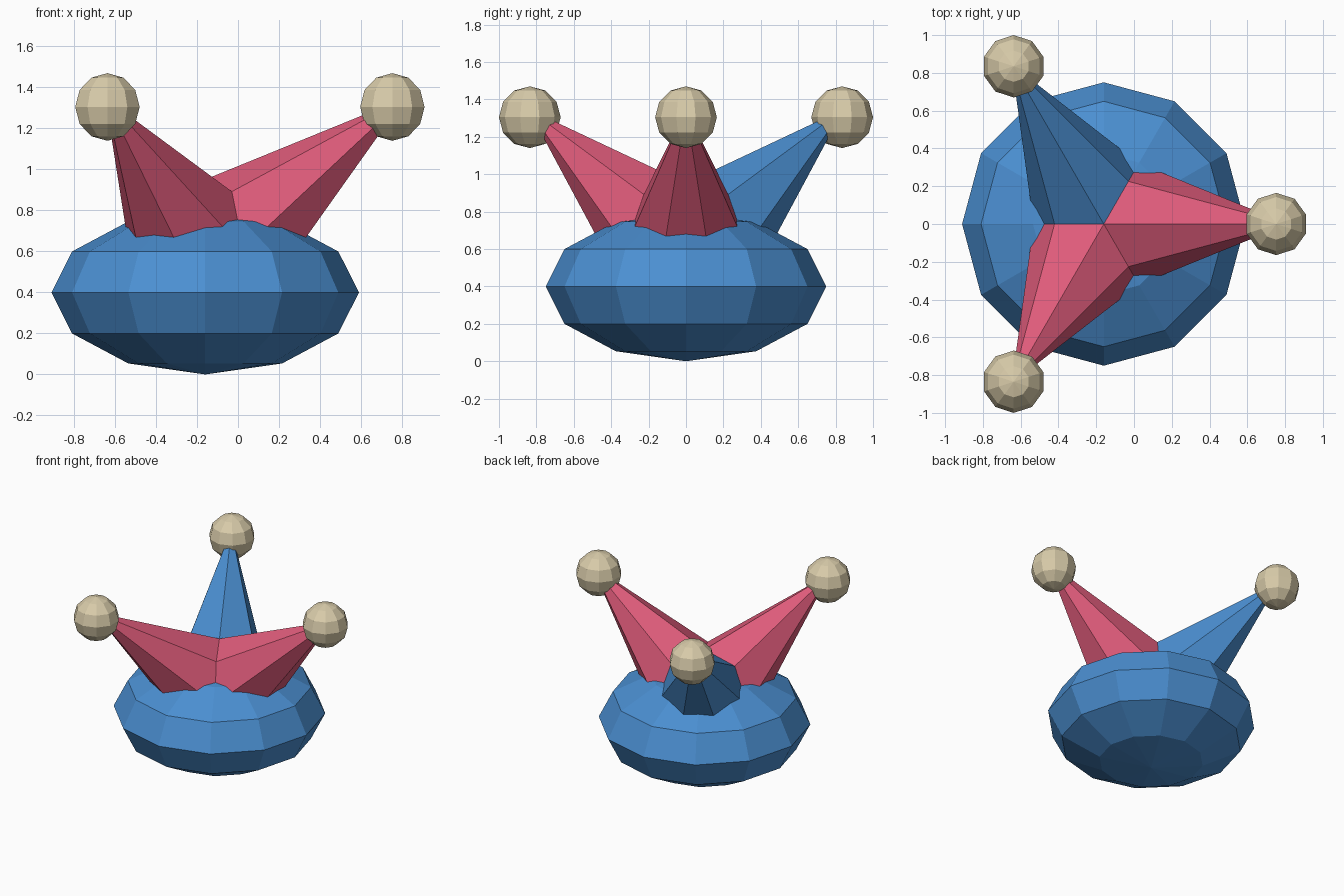
import bpy, bmesh, math
from mathutils import Matrix, Vector

if "Cube" in bpy.data.objects:
    bpy.data.objects.remove(bpy.data.objects["Cube"])

CENTRE_X = -0.16


def material(name, rgb):
    mat = bpy.data.materials.new(name)
    mat.diffuse_color = (*rgb, 1.0)
    mat.use_nodes = True
    mat.node_tree.nodes["Principled BSDF"].inputs["Base Color"].default_value = mat.diffuse_color
    return mat


def finish(name, bm, mat):
    bmesh.ops.recalc_face_normals(bm, faces=bm.faces)
    mesh = bpy.data.meshes.new(name)
    bm.to_mesh(mesh)
    bm.free()
    mesh.materials.append(mat)
    obj = bpy.data.objects.new(name, mesh)
    bpy.context.collection.objects.link(obj)
    return obj


def ball(name, centre, size, segments, mat):
    bm = bmesh.new()
    bmesh.ops.create_uvsphere(bm, u_segments=segments, v_segments=6, radius=1.0)
    bmesh.ops.scale(bm, vec=size, verts=bm.verts)
    bmesh.ops.translate(bm, vec=centre, verts=bm.verts)
    return finish(name, bm, mat)


def horn(name, turn, mat):
    """Seven-sided tapered horn with a ridge on top, leaning outwards."""
    tilt = math.radians(39.2)
    apex = Vector((0.975, 0, 1.349))
    inward = Vector((-math.cos(tilt), 0, -math.sin(tilt)))
    up = Vector((-math.sin(tilt), 0, math.cos(tilt)))
    side = Vector((0, 1, 0))
    bm = bmesh.new()
    rings = []
    for dist in (0.08, 1.2):
        ring = []
        for i in range(7):
            a = 2 * math.pi * i / 7
            offset = up * math.cos(a) + side * math.sin(a)
            ring.append(bm.verts.new(apex + inward * dist + offset * 0.306 * dist))
        bm.faces.new(ring)
        rings.append(ring)
    for i in range(7):
        j = (i + 1) % 7
        bm.faces.new((rings[0][i], rings[0][j], rings[1][j], rings[1][i]))
    place = Matrix.Translation((CENTRE_X, 0, 0)) @ Matrix.Rotation(math.radians(turn), 4, 'Z')
    bmesh.ops.transform(bm, matrix=place, verts=bm.verts)
    return finish(name, bm, mat)


blue = material("blue_cloth", (0.07, 0.275, 0.64))
red = material("red_cloth", (0.73, 0.105, 0.195))
cream = material("cream_bell", (0.69, 0.60, 0.40))

# Squashed round cap body
ball("cap_body", (CENTRE_X, 0, 0.4), (0.75, 0.75, 0.4), 12, blue)

# Three horns, each with a bell on its tip
for label, turn, mat, tip in (
    ("right", 0, red, (0.753, 0)),
    ("back", 120, blue, (-0.637, 0.835)),
    ("front", 240, red, (-0.637, -0.835)),
):
    horn(label + "_horn", turn, mat)
    ball(label + "_bell", (*tip, 1.305), (0.165, 0.165, 0.165), 10, cream)
